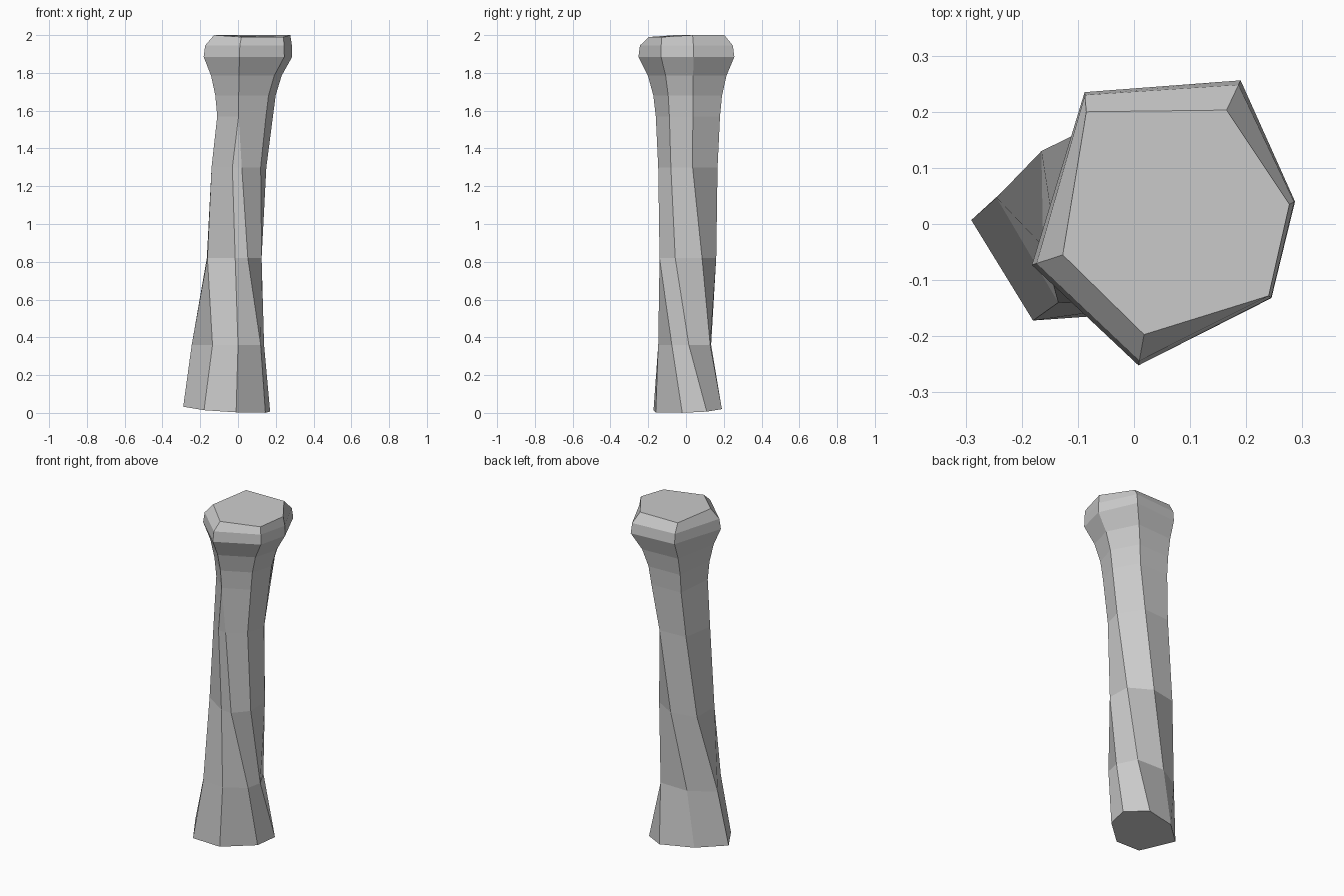
import bpy, bmesh

if "Cube" in bpy.data.objects:
    bpy.data.objects.remove(bpy.data.objects["Cube"])

# Outline of the twisted shaft at key heights: seven corners, two merge near the top
base = [(-.29, .007), (-.18, -.172), (-.01, -.16), (.145, -.02), (.17, .11), (.045, .19), (-.15, .135)]
low = [(-.245, .047), (-.135, -.14), (0, -.147), (.12, -.075), (.138, .015), (.08, .128), (-.10, .133)]
mid = [(-.165, .13), (-.162, -.04), (-.015, -.137), (.052, -.14), (.125, -.057), (.12, .085), (-.01, .16)]
high = [(-.11, .157), (-.14, -.03), (-.03, -.143), (.02, -.147), (.12, -.08), (.15, .035), (.06, .167)]
neck = [(-.09, .175), (-.11, -.05), (.003, -.16), (.003, -.16), (.148, -.088), (.185, .036), (.105, .18)]
lip = [(-.088, .235), (-.182, -.073), (.008, -.252), (.008, -.252), (.245, -.132), (.287, .04), (.19, .256)]
cap = [(-.085, .2), (-.127, -.055), (.018, -.197), (.018, -.197), (.24, -.128), (.277, .035), (.165, .203)]


def blend(a, b, t):
    return [(p[0] + (q[0] - p[0]) * t, p[1] + (q[1] - p[1]) * t) for p, q in zip(a, b)]


def base_height(x, y):
    # the foot is cut slightly askew
    return min(.04, max(0, .012 - .07 * x + .06 * y))


rings = [(0, base), (.36, low), (.82, mid), (1.3, high), (1.57, neck),
         (1.68, blend(neck, lip, .14)), (1.785, blend(neck, lip, .45)),
         (1.885, lip), (1.945, blend(lip, cap, .15)), (1.995, cap)]

# Loft the rings
bm = bmesh.new()
loops = []
for z, pts in rings:
    loops.append([bm.verts.new((x, y, z if z else base_height(x, y))) for x, y in pts])
for lo, hi in zip(loops, loops[1:]):
    for i in range(7):
        j = (i + 1) % 7
        bm.faces.new((lo[i], lo[j], hi[j], hi[i]))
bm.faces.new(list(reversed(loops[0])))
bm.faces.new(loops[-1])
for v in loops[-1]:
    v.co.z = 1.99 + .01 * (v.co.y > -.1)
bmesh.ops.remove_doubles(bm, verts=bm.verts, dist=.0005)
bmesh.ops.recalc_face_normals(bm, faces=bm.faces)

mesh = bpy.data.meshes.new("pillar")
bm.to_mesh(mesh)
bm.free()
pillar = bpy.data.objects.new("pillar", mesh)
bpy.context.collection.objects.link(pillar)
